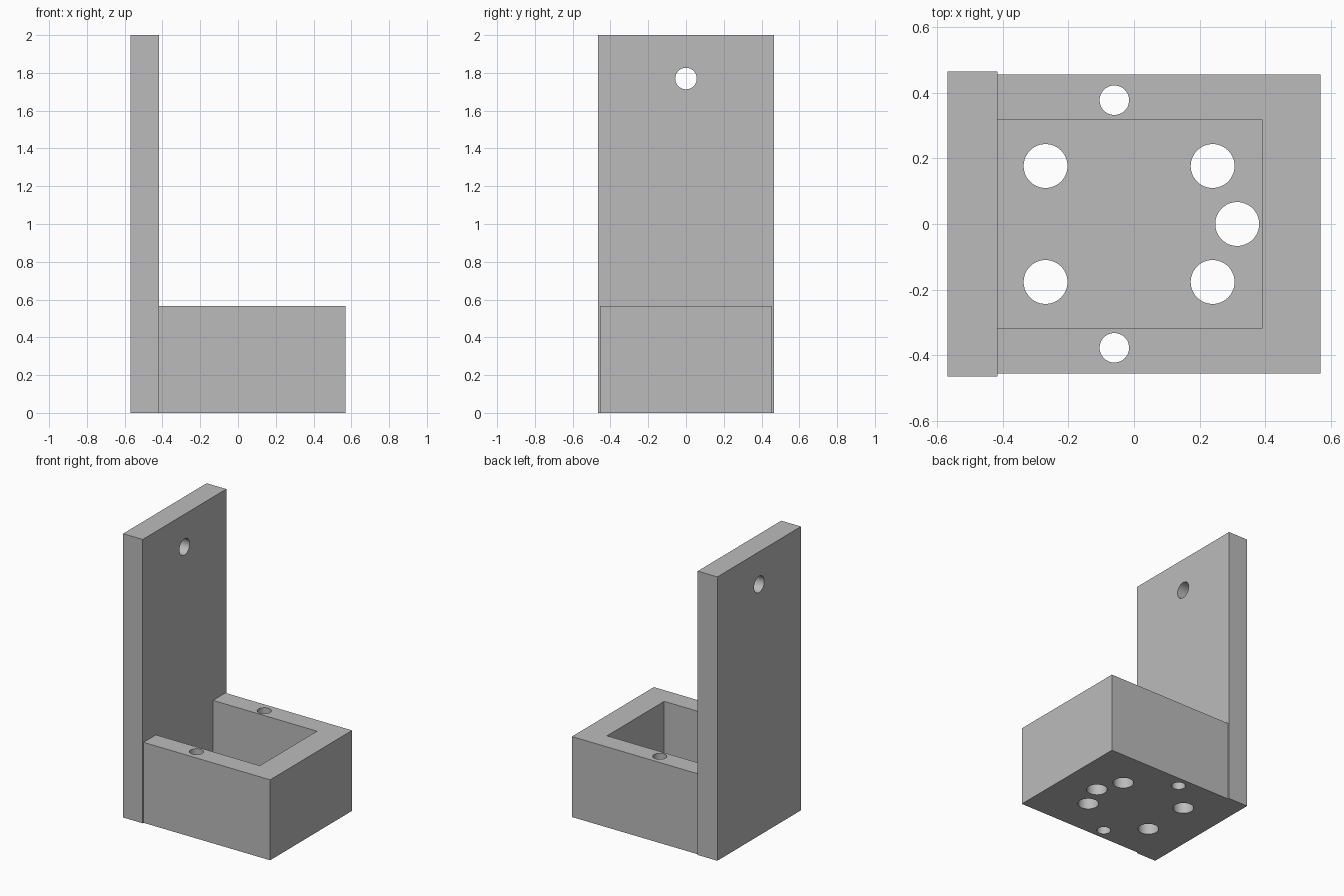
import bpy
from math import pi

if "Cube" in bpy.data.objects:
    bpy.data.objects.remove(bpy.data.objects["Cube"], do_unlink=True)

grey = bpy.data.materials.new("plain grey")
grey.use_nodes = True
colour = (0.5, 0.5, 0.5, 1)
grey.diffuse_color = colour
grey.node_tree.nodes["Principled BSDF"].inputs["Base Color"].default_value = colour


def block(name, low, high):
    """Box between two opposite corners."""
    centre = [(a + b) / 2 for a, b in zip(low, high)]
    bpy.ops.mesh.primitive_cube_add(size=1, location=centre)
    obj = bpy.context.object
    obj.name = name
    obj.scale = [b - a for a, b in zip(low, high)]
    bpy.ops.object.transform_apply(location=False, rotation=False, scale=True)
    obj.data.materials.append(grey)
    return obj


def drill(name, centre, radius, depth, turn=0):
    """Round cutter, upright unless turned about y."""
    bpy.ops.mesh.primitive_cylinder_add(vertices=48, radius=radius, depth=depth,
                                        location=centre, rotation=(0, turn, 0))
    obj = bpy.context.object
    obj.name = name
    obj.data.materials.append(grey)
    return obj


def cut(target, cutters):
    """Subtract the cutters, then remove them."""
    for cutter in cutters:
        mod = target.modifiers.new("cut", 'BOOLEAN')
        mod.operation = 'DIFFERENCE'
        mod.solver = 'EXACT'
        mod.object = cutter
        cutter.hide_render = True
        bpy.ops.object.select_all(action='DESELECT')
        target.select_set(True)
        bpy.context.view_layer.objects.active = target
        bpy.ops.object.modifier_apply(modifier=mod.name)
        bpy.data.objects.remove(cutter, do_unlink=True)
    bpy.ops.object.shade_smooth_by_angle()


joint = -0.417   # where the tray meets the plate
floor = 0.13     # thickness of the tray floor

# Tall back plate with a hanging hole
plate = block("back_plate", (-0.57, -0.465, 0), (joint, 0.465, 2))
cut(plate, [drill("hanging_hole", (-0.5, 0, 1.77), 0.057, 1, pi / 2)])

# Open tray whose pocket runs up to the plate
tray = block("tray", (joint, -0.456, 0), (0.57, 0.456, 0.567))
cutters = [block("pocket", (joint - 0.1, -0.318, floor), (0.393, 0.318, 1))]

# Floor holes, and screw holes down through the side walls
cutters.append(drill("end_hole", (0.315, 0, 0), 0.067, 0.5))
for side in (-1, 1):
    for x in (-0.27, 0.24):
        cutters.append(drill("floor_hole", (x, side * 0.177, 0), 0.067, 0.5))
    cutters.append(drill("wall_hole", (-0.06, side * 0.378, 0.3), 0.045, 1))
cut(tray, cutters)
